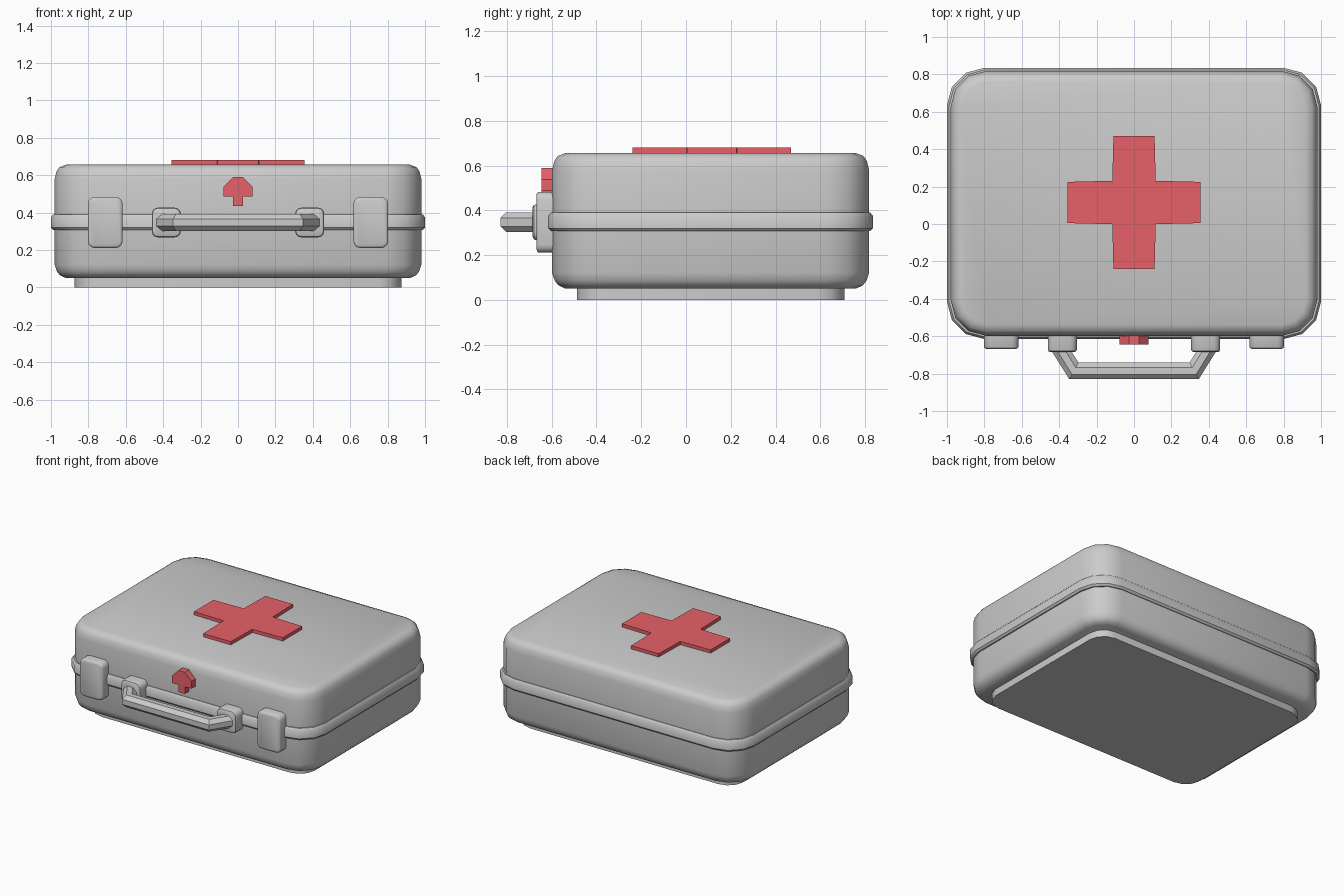
import bpy, bmesh, math
from mathutils import Matrix, Vector

if "Cube" in bpy.data.objects:
    bpy.data.objects.remove(bpy.data.objects["Cube"])

CY = 0.11  # depth centre of the case


def finish(name, bm, angle=40, mat=None):
    bmesh.ops.recalc_face_normals(bm, faces=bm.faces)
    me = bpy.data.meshes.new(name)
    bm.to_mesh(me)
    bm.free()
    ob = bpy.data.objects.new(name, me)
    bpy.context.collection.objects.link(ob)
    if mat:
        me.materials.append(mat)
    if angle:
        bpy.ops.object.select_all(action='DESELECT')
        ob.select_set(True)
        bpy.context.view_layer.objects.active = ob
        bpy.ops.object.shade_smooth_by_angle(angle=math.radians(angle))
    return ob


def rounded_rect(hx, hy, r, seg):
    pts = []
    for k, (sx, sy) in enumerate([(1, 1), (-1, 1), (-1, -1), (1, -1)]):
        for i in range(seg + 1):
            a = math.pi / 2 * (k + i / seg)
            pts.append((sx * (hx - r) + r * math.cos(a), sy * (hy - r) + r * math.sin(a)))
    return pts


def slab(name, hx, hy, r, seg, profile, matrix, angle=40):
    """Stack rounded rectangles; profile holds (height, inset) pairs."""
    bm = bmesh.new()
    rings = [[bm.verts.new((x, y, z)) for x, y in
              rounded_rect(hx - d, hy - d, max(r - d, 0.01), seg)] for z, d in profile]
    for a, b in zip(rings, rings[1:]):
        for i in range(len(a)):
            j = (i + 1) % len(a)
            bm.faces.new((a[i], a[j], b[j], b[i]))
    bm.faces.new(rings[0])
    bm.faces.new(rings[-1])
    bm.transform(matrix)
    return finish(name, bm, angle)


def plate(name, pts, thick, matrix, mat):
    bm = bmesh.new()
    f = bm.faces.new([bm.verts.new((x, y, 0)) for x, y in pts])
    top = bmesh.ops.extrude_face_region(bm, geom=[f])['geom']
    bmesh.ops.translate(bm, vec=(0, 0, thick),
                        verts=[v for v in top if isinstance(v, bmesh.types.BMVert)])
    bm.transform(matrix)
    return finish(name, bm, None, mat)


centre = Matrix.Translation((0, CY, 0))


def on_front(x, y, z):
    # local z points to -y, local y points up
    return Matrix.Translation((x, y, z)) @ Matrix.Rotation(math.pi / 2, 4, 'X')


# case shell, seam band and foot
slab("case_body", 0.98, 0.708, 0.19, 3,
     [(0.05, 0.06), (0.065, 0.028), (0.085, 0.012), (0.12, 0),
      (0.58, 0), (0.62, 0.01), (0.643, 0.025), (0.656, 0.06)], centre)
slab("seam_band", 1.0, 0.725, 0.2, 3,
     [(0.307, 0.012), (0.32, 0), (0.375, 0), (0.39, 0.012)], centre)
slab("base_foot", 0.873, 0.598, 0.12, 3, [(0, 0), (0.06, 0)], centre)

# red crosses
red = bpy.data.materials.new("red")
red.diffuse_color = (0.8, 0.12, 0.14, 1)
red.use_nodes = True
red.node_tree.nodes["Principled BSDF"].inputs["Base Color"].default_value = red.diffuse_color
L, w, c = 0.355, 0.11, 0.116
quarter = [(L, w), (c, c), (w, L)]
cross = []
for k in range(4):
    rot = Matrix.Rotation(k * math.pi / 2, 2)
    cross += [tuple(rot @ Vector(p)) for p in quarter]
plate("lid_cross", cross, 0.035, Matrix.Translation((0, 0.115, 0.645)), red)
half = [(0.026, -0.078), (0.026, -0.026), (0.078, -0.026), (0.078, 0.026), (0.026, 0.078)]
plate("front_emblem", half + [(-x, y) for x, y in reversed(half)], 0.065,
      on_front(0, -0.58, 0.512), red)

# latches and handle brackets on both sides
for side, s in (("left", -1), ("right", 1)):
    slab(side + "_latch", 0.0925, 0.136, 0.035, 3,
         [(0, 0), (0.077, 0), (0.084, 0.004), (0.088, 0.014)], on_front(s * 0.71, -0.58, 0.347))
    slab(side + "_handle_bracket", 0.078, 0.08, 0.035, 3,
         [(0, 0), (0.09, 0), (0.1, 0.004), (0.105, 0.014)], on_front(s * 0.383, -0.58, 0.347))

# handle: octagonal tube swept along a mitred path
path = [Vector(p) for p in [(-0.4, -0.66, 0.347), (-0.322, -0.785, 0.347),
                            (0.322, -0.785, 0.347), (0.4, -0.66, 0.347)]]
bm = bmesh.new()
rings = []
for i, p in enumerate(path):
    d0 = (p - path[i - 1]).normalized() if i else (path[1] - p).normalized()
    d1 = (path[i + 1] - p).normalized() if i < 3 else d0
    t = (d0 + d1).normalized()
    n = Vector((-t.y, t.x, 0)) / t.dot(d0)
    ring = []
    for k in range(8):
        a = math.pi / 4 * (k + 0.5)
        ring.append(bm.verts.new(p + 0.048 * (n * math.cos(a) + Vector((0, 0, 1)) * math.sin(a))))
    rings.append(ring)
for a, b in zip(rings, rings[1:]):
    for k in range(8):
        j = (k + 1) % 8
        bm.faces.new((a[k], a[j], b[j], b[k]))
bm.faces.new(rings[0])
bm.faces.new(rings[-1])
finish("handle", bm, 30)
